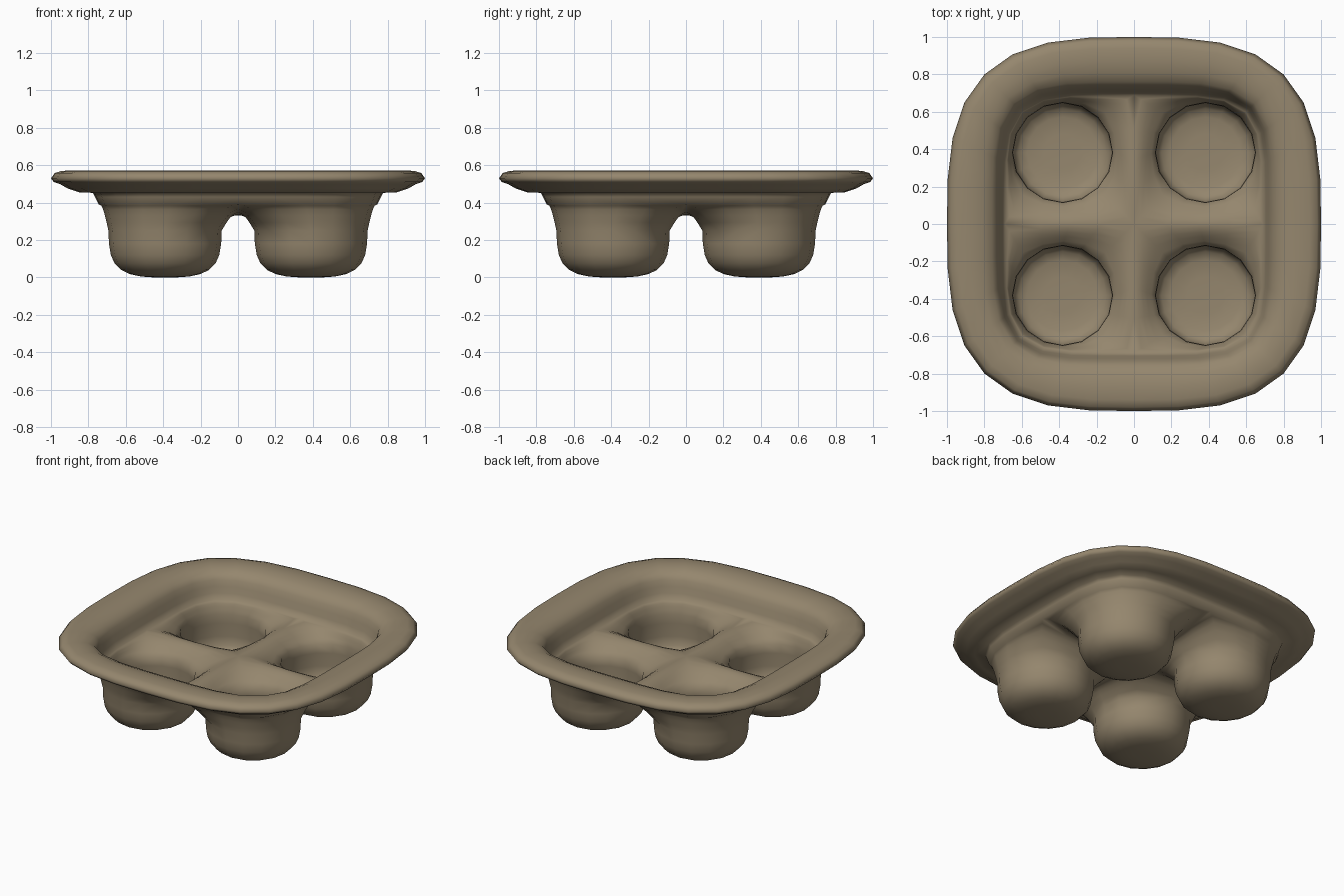
import bpy, bmesh, math

if "Cube" in bpy.data.objects:
    bpy.data.objects.remove(bpy.data.objects["Cube"])

HALF = [0, 13.6, 25.5, 35.7, 45]
ANGLES = HALF + [90 - a for a in HALF[-2::-1]]      # nine directions per quarter


def arc(R, n):
    """Quarter of a rounded square, from +x round to +y."""
    pts = []
    for a in ANGLES:
        c, s = math.cos(math.radians(a)), math.sin(math.radians(a))
        c, s = max(c, 0), max(s, 0)
        k = R / (c ** n + s ** n) ** (1 / n)
        pts.append((k * c, k * s))
    return pts


def skin(bm, centre, cup, wall, bridge_z, blend):
    """One side of the sheet: a cup blended into the tray floor, then wall and rim."""
    R, n, z_edge = wall[0]
    edge = arc(R, n)

    def ridge(d):
        return bridge_z + (z_edge - bridge_z) * (d / R) ** 2
    cell = [(x, y, z_edge) for x, y in edge]
    cell += [(0, R * f, ridge(R * f)) for f in (.73, .5, .25, 0)]
    cell += [(R * f, 0, ridge(R * f)) for f in (.25, .5, .73)]
    N = len(cell)
    ring_list = []
    for r, z in cup:
        ring_list.append([(centre + r * math.cos(math.radians(-45 + 22.5 * i)),
                           centre + r * math.sin(math.radians(-45 + 22.5 * i)), z) for i in range(N)])
    lip = ring_list[-1]
    for t in blend:
        e = math.sin(t * math.pi / 2)
        ring_list.append([(p[0] + (q[0] - p[0]) * t, p[1] + (q[1] - p[1]) * t,
                           p[2] + (q[2] - p[2]) * e) for p, q in zip(lip, cell)])
    for sx in (1, -1):
        for sy in (1, -1):
            def add(ps):
                return [bm.verts.new((sx * x, sy * y, z)) for x, y, z in ps]
            rows = [add(r) for r in ring_list]
            bm.faces.new(rows[0])
            for a, b in zip(rows, rows[1:]):
                for i in range(N):
                    j = (i + 1) % N
                    bm.faces.new((a[i], a[j], b[j], b[i]))
            walls = [add([(x, y, z) for x, y in arc(R_, n_)]) for R_, n_, z in wall]
            for a, b in zip(walls, walls[1:]):
                for i in range(len(a) - 1):
                    bm.faces.new((a[i], a[i + 1], b[i + 1], b[i]))


bm = bmesh.new()
# underside: cups, outer wall, underside of rim
skin(bm, .39,
     [(.06, 0), (.13, .005), (.19, .018), (.235, .04), (.27, .075), (.29, .12), (.30, .18), (.303, .25)],
     [(.745, 4.6, .39), (.765, 4.3, .43), (.775, 4.2, .452), (.85, 3.7, .455),
      (.91, 3.4, .475), (.95, 3.2, .498), (.985, 3.1, .51), (1, 3.1, .53)],
     .332, (.2, .4, .6, .8, 1))
# top side: cup hollows, inner wall, top of rim
skin(bm, .382,
     [(.10, .05), (.19, .055), (.235, .07), (.26, .10), (.267, .16), (.265, .25), (.268, .31)],
     [(.69, 5.2, .39), (.705, 5, .43), (.72, 4.8, .47), (.735, 4.5, .51), (.76, 4.2, .54),
      (.81, 3.8, .562), (.87, 3.4, .571), (.94, 3.2, .57), (.98, 3.1, .558), (1, 3.1, .53)],
     .395, (.2, .4, .6, .8, 1))
bmesh.ops.remove_doubles(bm, verts=bm.verts, dist=.0005)
bmesh.ops.recalc_face_normals(bm, faces=bm.faces)
me = bpy.data.meshes.new("cup_tray")
bm.to_mesh(me)
bm.free()
for p in me.polygons:
    p.use_smooth = True

mat = bpy.data.materials.new("pulp tan")
mat.diffuse_color = (.30, .24, .155, 1)
mat.use_nodes = True
mat.node_tree.nodes["Principled BSDF"].inputs["Base Color"].default_value = mat.diffuse_color
me.materials.append(mat)
tray = bpy.data.objects.new("cup_tray", me)
bpy.context.collection.objects.link(tray)
